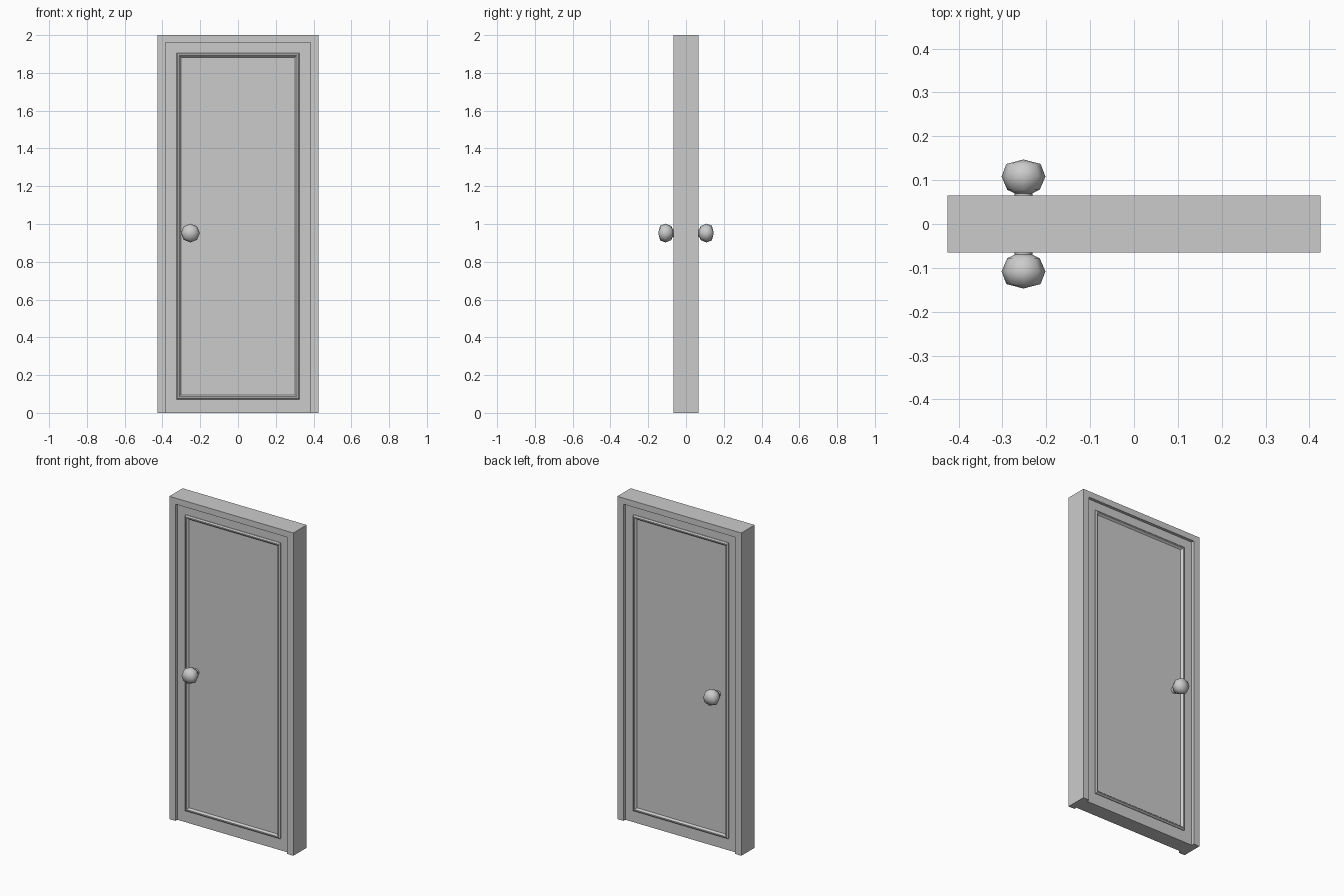
import bpy, bmesh, math

cube = bpy.data.objects.get("Cube")
if cube:
    bpy.data.objects.remove(cube)

grey = bpy.data.materials.new("plain_grey")
grey.use_nodes = True
colour = (0.6, 0.6, 0.6, 1)
grey.diffuse_color = colour
grey.node_tree.nodes["Principled BSDF"].inputs["Base Color"].default_value = colour

HALF_W, HEIGHT, FRAME_Y = 0.425, 2.0, 0.065
DOOR_W, DOOR_TOP, DOOR_Y = 0.383, 1.962, 0.047


def finish(name, bm):
    bmesh.ops.recalc_face_normals(bm, faces=bm.faces)
    mesh = bpy.data.meshes.new(name)
    bm.to_mesh(mesh)
    bm.free()
    mesh.materials.append(grey)
    obj = bpy.data.objects.new(name, mesh)
    bpy.context.collection.objects.link(obj)
    return obj


def extrude_outline(name, outline, half_depth):
    """Fill an x-z outline and give it depth along y."""
    bm = bmesh.new()
    face = bm.faces.new([bm.verts.new((x, -half_depth, z)) for x, z in outline])
    new = bmesh.ops.extrude_face_region(bm, geom=[face])["geom"]
    verts = [v for v in new if isinstance(v, bmesh.types.BMVert)]
    bmesh.ops.translate(bm, verts=verts, vec=(0, 2 * half_depth, 0))
    return finish(name, bm)


def moulding(name, side):
    """Mitred ridge around the panel; profile is (inset, rise)."""
    profile = [(0, -0.002), (0, 0.004), (0.007, 0.011), (0.014, 0.011), (0.025, -0.002)]
    bm = bmesh.new()
    rings = []
    for inset, rise in profile:
        w, lo, hi = 0.326 - inset, 0.072 + inset, 1.906 - inset
        y = side * (DOOR_Y + rise)
        rings.append([bm.verts.new((x, y, z))
                      for x, z in ((-w, lo), (w, lo), (w, hi), (-w, hi))])
    for a, b in zip(rings, rings[1:] + rings[:1]):
        for i in range(4):
            j = (i + 1) % 4
            bm.faces.new((a[i], a[j], b[j], b[i]))
    return finish(name, bm)


def knob(name, side):
    """Eight-sided turned knob; profile is (radius, distance from centre)."""
    profile = [(0.02, DOOR_Y - 0.002), (0.02, 0.07), (0.037, 0.078),
               (0.05, 0.108), (0.039, 0.137), (0, 0.147)]
    bm = bmesh.new()
    verts = [bm.verts.new((r, side * y, 0)) for r, y in profile]
    edges = [bm.edges.new(pair) for pair in zip(verts, verts[1:])]
    bmesh.ops.spin(bm, geom=verts + edges, cent=(0, 0, 0), axis=(0, 1, 0),
                   angle=math.tau, steps=8)
    bmesh.ops.remove_doubles(bm, verts=bm.verts, dist=0.0005)
    obj = finish(name, bm)
    obj.location = (-0.252, 0, 0.952)
    bpy.ops.object.select_all(action="DESELECT")
    obj.select_set(True)
    bpy.context.view_layer.objects.active = obj
    bpy.ops.object.shade_smooth_by_angle(angle=math.radians(60))


# Frame: two legs and a lintel in one outline
extrude_outline("door_frame", [
    (-HALF_W, 0), (-DOOR_W, 0), (-DOOR_W, DOOR_TOP), (DOOR_W, DOOR_TOP),
    (DOOR_W, 0), (HALF_W, 0), (HALF_W, HEIGHT), (-HALF_W, HEIGHT)], FRAME_Y)

# Recessed door leaf
extrude_outline("door_leaf", [
    (-DOOR_W, 0), (DOOR_W, 0), (DOOR_W, DOOR_TOP), (-DOOR_W, DOOR_TOP)], DOOR_Y)

# Panel moulding and knob on both faces
for label, side in (("front", -1), ("back", 1)):
    moulding(label + "_moulding", side)
    knob(label + "_knob", side)
